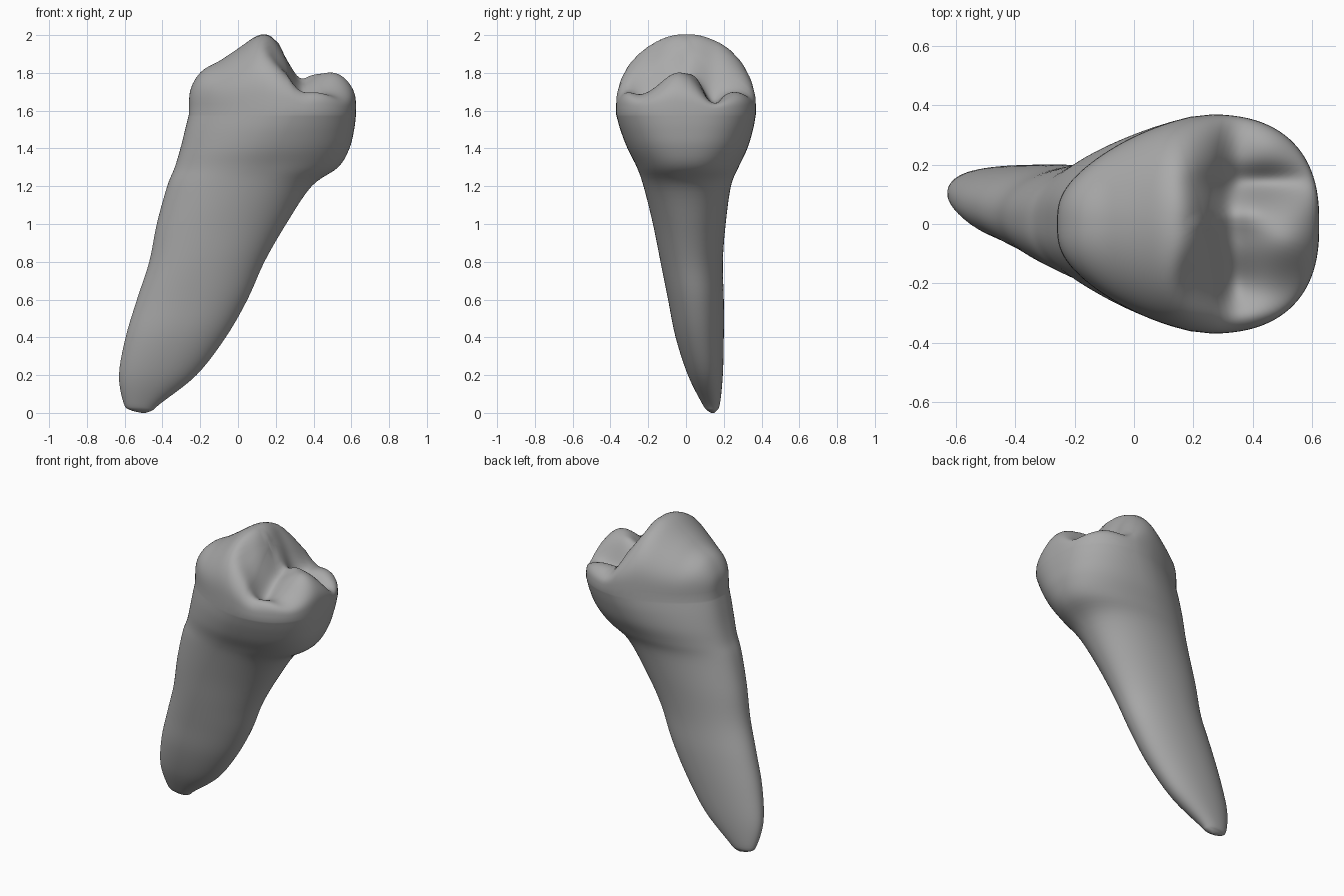
import bpy, bmesh, math

cube = bpy.data.objects.get("Cube")
if cube:
    bpy.data.objects.remove(cube, do_unlink=True)

SEGMENTS = 96
CAP_RINGS = 40

# Root and crown wall stations: z, x min, widest x, x max, y min, y max, left taper
STATIONS = [
    (0.00, -0.51, -0.50, -0.49, 0.135, 0.15, 0.0),
    (0.015, -0.57, -0.50, -0.45, 0.11, 0.165, 0.0),
    (0.05, -0.605, -0.50, -0.41, 0.085, 0.18, 0.0),
    (0.20, -0.63, -0.42, -0.22, 0.01, 0.195, 0.0),
    (0.40, -0.595, -0.33, -0.065, -0.055, 0.20, 0.0),
    (0.60, -0.535, -0.24, 0.05, -0.095, 0.20, 0.0),
    (0.80, -0.47, -0.165, 0.14, -0.135, 0.195, 0.0),
    (1.00, -0.43, -0.08, 0.255, -0.175, 0.21, 0.05),
    (1.20, -0.375, 0.03, 0.39, -0.225, 0.238, 0.15),
    (1.30, -0.335, 0.09, 0.53, -0.26, 0.278, 0.22),
    (1.40, -0.305, 0.15, 0.59, -0.31, 0.325, 0.31),
    (1.50, -0.28, 0.20, 0.615, -0.348, 0.355, 0.39),
    (1.58, -0.26, 0.24, 0.625, -0.37, 0.37, 0.44),
]

# Profile of the tall cusp along x, down to the central groove
CUSP_PROFILE = [(-0.26, 1.80), (-0.2, 1.845), (-0.1, 1.87), (0.0, 1.93),
                (0.1, 2.0), (0.16, 2.01), (0.21, 1.96), (0.27, 1.83),
                (0.33, 1.69), (0.7, 1.67)]

# Small cusps, ridges and pits: x, y, height, x radius, y radius
BUMPS = [
    (0.52, -0.04, 0.13, 0.17, 0.13),
    (0.46, 0.28, 0.03, 0.10, 0.08),
    (0.42, -0.32, 0.04, 0.16, 0.06),
    (0.45, 0.14, -0.07, 0.17, 0.05),
    (0.33, -0.20, -0.05, 0.08, 0.09),
    (0.38, 0.04, 0.05, 0.09, 0.06),
    (0.20, -0.20, -0.04, 0.05, 0.09),
]


def catmull(a, b, c, d, t):
    return b + 0.5 * t * (c - a + t * (2 * a - 5 * b + 4 * c - d + t * (3 * (b - c) + d - a)))


def profile_height(x):
    points = CUSP_PROFILE
    x = min(max(x, points[0][0]), points[-1][0])
    for (xa, za), (xb, zb) in zip(points, points[1:]):
        if x <= xb:
            return za + (zb - za) * (x - xa) / (xb - xa)
    return points[-1][1]


def biting_height(x, y):
    # Averaged samples round off the corners of the profile
    z = sum(profile_height(x + d * 0.012) for d in range(-2, 3)) / 5
    tall = min(max((0.33 - x) / 0.15, 0), 1)
    z -= 1.25 * y * y * tall
    for bx, by, h, rx, ry in BUMPS:
        z += h * math.exp(-((x - bx) / rx) ** 2 - ((y - by) / ry) ** 2)
    return z


def outline(station, scale=1.0):
    # Rounded right half, blunt tapering left half
    z, x0, wide, x1, y0, y1, taper = station
    points = []
    for i in range(SEGMENTS):
        a = math.tau * (i + 0.5) / SEGMENTS
        c, s = math.cos(a), math.sin(a)
        power = 2.1 + (2 * taper if c < 0 else 0.9 * taper)
        along = abs(c) ** (2 / power)
        across = math.copysign(abs(s) ** (2 / power), s)
        if c < 0:
            across *= 1 - taper * along ** 1.3
        reach = x1 - wide if c > 0 else x0 - wide
        points.append((wide + scale * reach * along,
                       (y0 + y1) / 2 + scale * (y1 - y0) / 2 * across, z))
    return points


# Smooth loft of the wall
rings = []
last = len(STATIONS) - 1
for i in range(last):
    four = [STATIONS[min(max(i + k, 0), last)] for k in (-1, 0, 1, 2)]
    for step in range(5):
        rings.append(outline([catmull(*v, step / 5) for v in zip(*four)]))
rings.append(outline(STATIONS[-1]))

# Domed biting surface
rim = STATIONS[-1][0]
for j in range(1, CAP_RINGS):
    t = 1 - (j / CAP_RINGS) ** 2
    dome = (1 - t ** 5) ** 0.22
    rings.append([(x, y, rim + (biting_height(x, y) - rim) * dome)
                  for x, y, _ in outline(STATIONS[-1], t)])

bm = bmesh.new()
loops = [[bm.verts.new(p) for p in ring] for ring in rings]
for lower, upper in zip(loops, loops[1:]):
    for i in range(SEGMENTS):
        k = (i + 1) % SEGMENTS
        bm.faces.new((lower[i], lower[k], upper[k], upper[i]))
bm.faces.new(loops[0][::-1])
bm.faces.new(loops[-1])

# Soften the crown so its ridges flow into each other
crown = [v for v in bm.verts if v.co.z > rim + 0.01]
for _ in range(2):
    bmesh.ops.smooth_vert(bm, verts=crown, factor=0.4,
                          use_axis_x=False, use_axis_y=False, use_axis_z=True)
bmesh.ops.recalc_face_normals(bm, faces=bm.faces)

mesh = bpy.data.meshes.new("tooth")
bm.to_mesh(mesh)
bm.free()
tooth = bpy.data.objects.new("tooth", mesh)
bpy.context.collection.objects.link(tooth)

# Plain grey enamel
colour = (0.4, 0.4, 0.4, 1)
enamel = bpy.data.materials.new("grey enamel")
enamel.use_nodes = True
enamel.diffuse_color = colour
enamel.node_tree.nodes["Principled BSDF"].inputs["Base Color"].default_value = colour
mesh.materials.append(enamel)

bpy.context.view_layer.objects.active = tooth
tooth.select_set(True)
bpy.ops.object.shade_smooth_by_angle(angle=math.radians(60))
